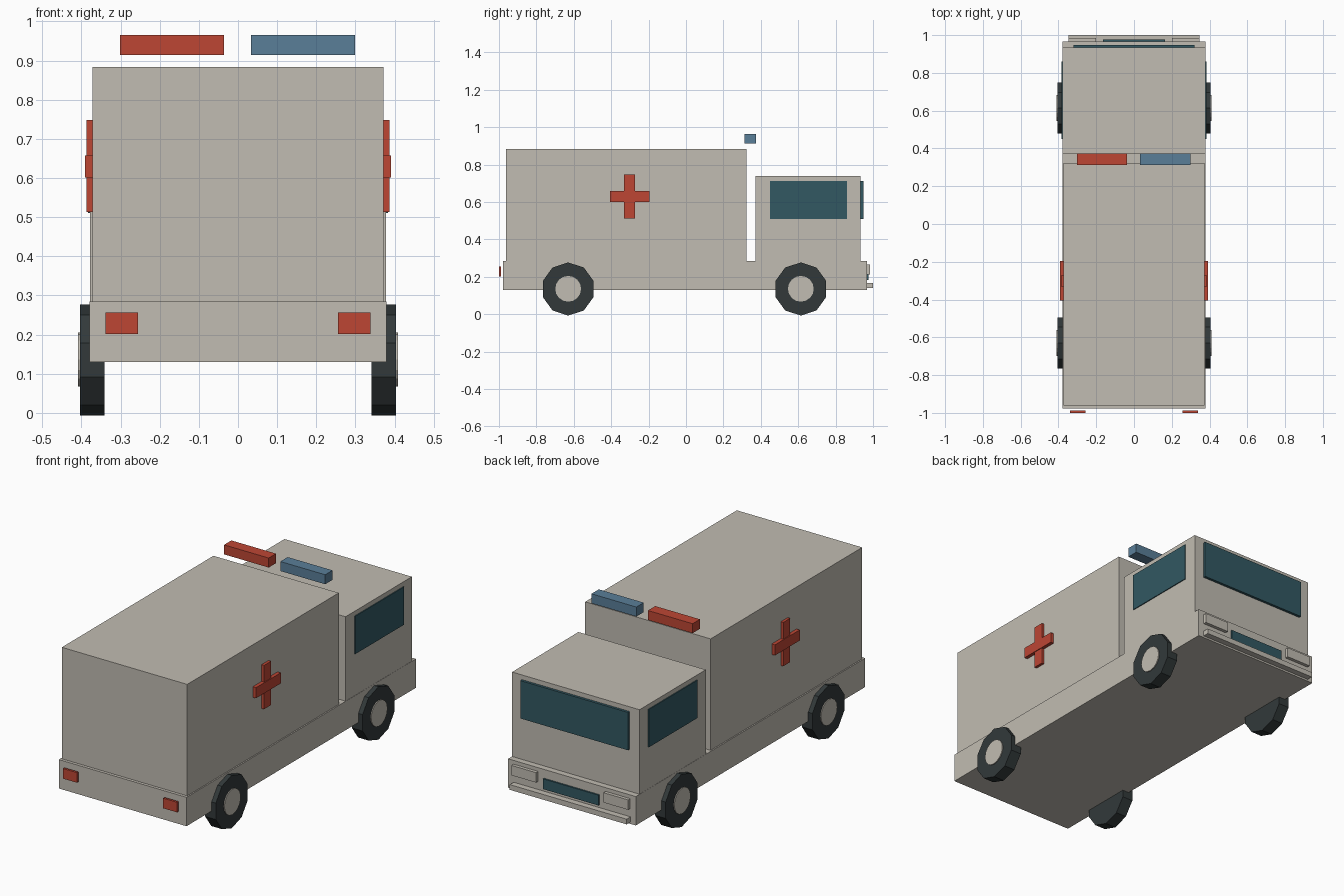
import bpy, math

if "Cube" in bpy.data.objects:
    bpy.data.objects.remove(bpy.data.objects["Cube"])


def material(name, rgb):
    lin = [(c / 255 / 12.92) if c < 11 else ((c / 255 + 0.055) / 1.055) ** 2.4 for c in rgb]
    m = bpy.data.materials.new(name)
    m.diffuse_color = (*lin, 1)
    m.use_nodes = True
    m.node_tree.nodes["Principled BSDF"].inputs["Base Color"].default_value = m.diffuse_color
    return m


BEIGE = material("warm_grey_paint", (193, 188, 178))
RED = material("red", (189, 70, 52))
BLUE = material("blue", (90, 126, 152))
GLASS = material("dark_teal_glass", (50, 88, 98))
RUBBER = material("rubber", (50, 57, 58))


def box(name, x, y, z, mat):
    """Box from (min, max) pairs."""
    bpy.ops.mesh.primitive_cube_add(size=1)
    o = bpy.context.object
    o.name = name
    for v in o.data.vertices:
        v.co = [lo + (c + 0.5) * (hi - lo) for c, (lo, hi) in zip(v.co, (x, y, z))]
    o.data.materials.append(mat)
    return o


def pair(name, x, y, z, mat):
    """The same box on the left and right."""
    box(name + "_right", x, y, z, mat)
    box(name + "_left", (-x[1], -x[0]), y, z, mat)


def disc(name, x, y, z, radius, sides, mat):
    """Cylinder along x with a vertex pointing along y."""
    bpy.ops.mesh.primitive_cylinder_add(vertices=sides, radius=radius, depth=x[1] - x[0])
    o = bpy.context.object
    o.name = name
    for v in o.data.vertices:
        a, b, c = v.co
        v.co = (c + (x[0] + x[1]) / 2, b + y, a + z)
    # turn so that a flat edge rests on the ground
    if sides == 10:
        for v in o.data.vertices:
            v.co.y, v.co.z = v.co.z - z + y, v.co.y - y + z
    o.data.flip_normals() if o.data.polygons[0].normal.dot(
        o.data.polygons[0].center - sum((v.co for v in o.data.vertices), v.co * 0)
        / len(o.data.vertices)) < 0 else None
    o.data.materials.append(mat)


# Body
box("chassis", (-0.379, 0.379), (-0.978, 0.967), (0.13, 0.285), BEIGE)
box("rear_box", (-0.372, 0.372), (-0.962, 0.323), (0.285, 0.883), BEIGE)
box("cab", (-0.378, 0.378), (0.372, 0.934), (0.285, 0.738), BEIGE)

# Windows
box("windshield", (-0.32, 0.32), (0.934, 0.948), (0.51, 0.713), GLASS)
pair("side_window", (0.375, 0.383), (0.449, 0.861), (0.51, 0.713), GLASS)

# Roof light bars
box("red_light_bar", (-0.301, -0.036), (0.312, 0.374), (0.914, 0.965), RED)
box("blue_light_bar", (0.033, 0.299), (0.312, 0.374), (0.914, 0.965), BLUE)

# Side crosses
pair("cross_upright", (0.371, 0.387), (-0.331, -0.272), (0.513, 0.748), RED)
pair("cross_bar", (0.371, 0.391), (-0.406, -0.196), (0.601, 0.658), RED)

# Nose and tail details
pair("tail_light", (0.256, 0.339), (-1.0, -0.988), (0.202, 0.256), RED)
pair("headlight", (0.2, 0.346), (0.967, 0.985), (0.212, 0.265), BEIGE)
box("grille", (-0.165, 0.165), (0.962, 0.976), (0.183, 0.238), GLASS)
box("front_bumper", (-0.348, 0.346), (0.96, 1.0), (0.14, 0.168), BEIGE)

# Wheels
for end, y in (("rear", -0.63), ("front", 0.614)):
    for side, s in (("right", 1), ("left", -1)):
        tyre = sorted((s * 0.341, s * 0.404))
        hub = sorted((s * 0.38, s * 0.409))
        disc(f"{end}_{side}_tyre", tyre, y, 0.135, 0.142, 10, RUBBER)
        disc(f"{end}_{side}_hub", hub, y, 0.136, 0.069, 16, BEIGE)
